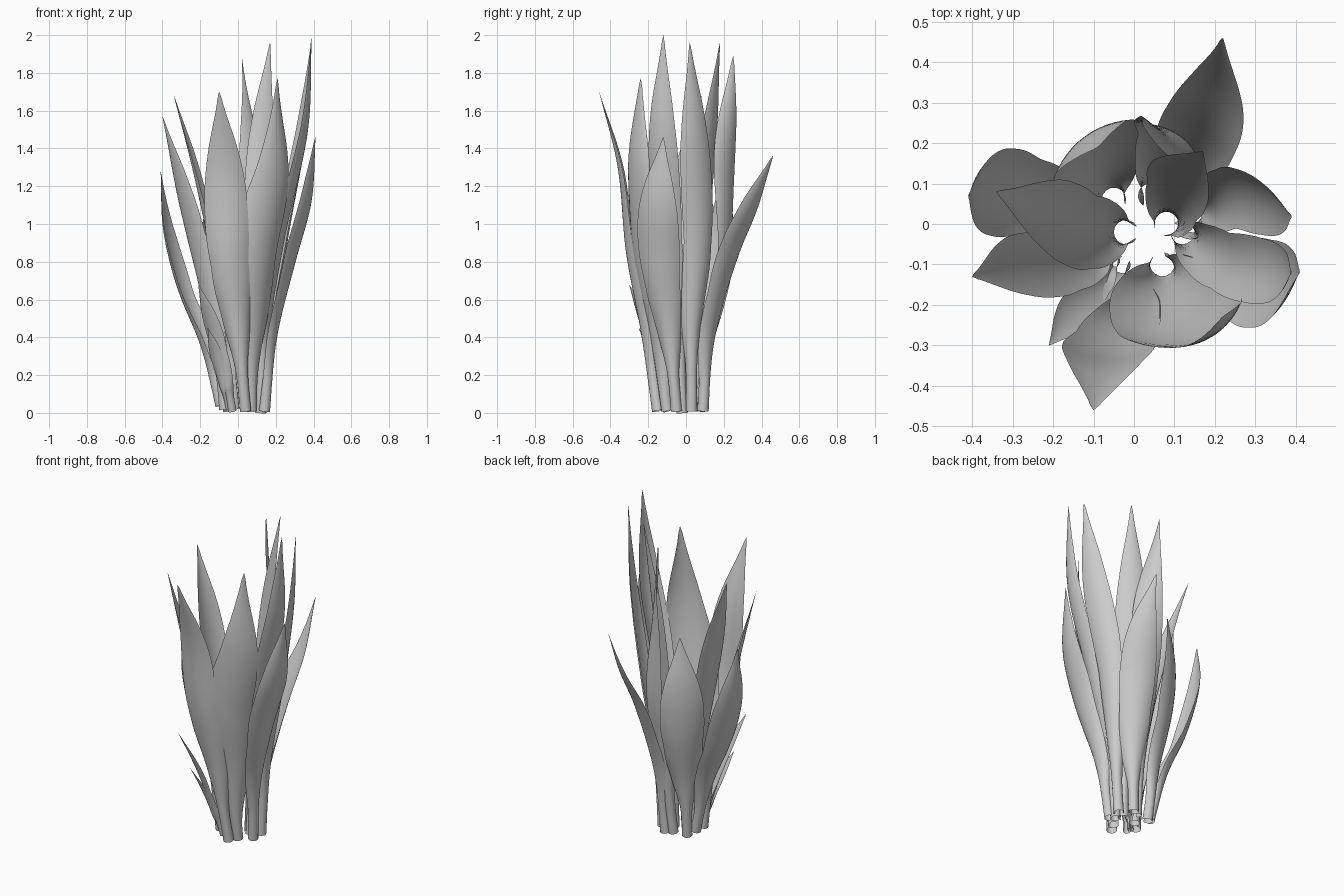
import bpy, bmesh, math
from mathutils import Vector

if "Cube" in bpy.data.objects:
    bpy.data.objects.remove(bpy.data.objects["Cube"])

# width (1 = full blade) and roll angle of the leaf section along its length
WIDTH = [(0, 0), (.12, .05), (.25, .42), (.4, .82), (.56, 1), (.7, .94), (.82, .66), (.92, .27), (1, .01)]
ROLL = [(0, 5.4), (.1, 4.6), (.22, 2.7), (.4, 1.6), (.7, 1.15), (1, .9)]
STEM = .16          # unrolled width of the tubular stem
ROWS, COLS = 44, 12


def spline(pts, u):
    """Catmull-Rom through a list of vectors, u in 0..1."""
    n = len(pts) - 1
    i = min(int(u * n), n - 1)
    f = u * n - i
    b, c = pts[i], pts[i + 1]
    a = pts[i - 1] if i > 0 else b * 2 - c
    d = pts[i + 2] if i + 2 <= n else c * 2 - b
    return .5 * (2 * b + (c - a) * f + (2 * a - 5 * b + 4 * c - d) * f ** 2
                 + (3 * b - a - 3 * c + d) * f ** 3)


def ramp(table, t):
    for (t0, v0), (t1, v1) in zip(table, table[1:]):
        if t <= t1:
            f = (t - t0) / (t1 - t0)
            return v0 + (v1 - v0) * f
    return table[-1][1]


def soft(table, t):
    return sum(ramp(table, min(1, max(0, t + d))) for d in (-.04, -.02, 0, .02, .04)) / 5


def leaf(name, width, az0, az1, *path, taper=1):
    """Stem rolled into a tube that opens into a pointed, cupped blade.
    az0/az1: outward facing at base and tip; taper < 1 narrows earlier."""
    pts = [Vector(p) for p in path]
    top, low = pts[-1].z, pts[0].z
    bm = bmesh.new()
    rows = []
    for i in range(ROWS + 1):
        u = i / ROWS
        c = spline(pts, u)
        tangent = (spline(pts, min(1, u + .01)) - spline(pts, max(0, u - .01))).normalized()
        t = min(1, max(0, (c.z - low) / (top - low)))
        az = math.radians(az0 + (az1 - az0) * t ** 2)
        out = Vector((math.cos(az), math.sin(az), 0))
        out = (out - tangent * out.dot(tangent)).normalized()
        side = tangent.cross(out)
        roll = soft(ROLL, t)
        stem = STEM * max(0, 1 - t / .45) * min(1, width / .15)
        length = stem + (width * 1.07) * (soft(WIDTH, t ** taper) if u < 1 else .005)
        r = length / roll
        c = c + out * min(r, .03) * (1 - t) ** 2
        row = []
        for j in range(COLS + 1):
            th = (j / COLS - .5) * roll
            row.append(bm.verts.new(c + side * r * math.sin(th) - out * r * (1 - math.cos(th))))
        rows.append(row)
    for a, b in zip(rows, rows[1:]):
        for j in range(COLS):
            bm.faces.new((a[j], a[j + 1], b[j + 1], b[j]))
    me = bpy.data.meshes.new(name)
    bm.to_mesh(me)
    bm.free()
    for p in me.polygons:
        p.use_smooth = True
    ob = bpy.data.objects.new(name, me)
    bpy.context.collection.objects.link(ob)


# front leaves
leaf("front_leaf", .235, -90, -95, (.04, -.15, .01), (.0, -.22, .42), (-.05, -.31, .85),
     (-.075, -.36, 1.3), (-.10, -.46, 1.70))
leaf("front_wide_leaf", .28, -72, -40, (.07, -.10, .01), (.07, -.17, .42), (.10, -.255, .85),
     (.20, -.27, 1.3), (.21, -.24, 1.77), taper=.75)
leaf("front_small_leaf", .11, -125, -125, (-.03, -.10, .01), (-.07, -.15, .2), (-.13, -.21, .42),
     (-.21, -.30, .68))
leaf("front_tiny_leaf", .08, -120, -120, (-.05, -.09, .02), (-.08, -.14, .17), (-.12, -.19, .31),
     (-.16, -.25, .45))

# right leaves
leaf("right_short_leaf", .23, -10, -20, (.14, -.05, .01), (.19, -.09, .4), (.295, -.145, .8),
     (.38, -.155, 1.12), (.41, -.12, 1.46), taper=1.1)
leaf("right_tall_leaf", .17, -20, -10, (.12, -.02, 0), (.15, -.05, .45), (.24, -.10, .95),
     (.365, -.13, 1.5), (.39, -.12, 2.0))
leaf("right_back_tall_leaf", .18, 18, 25, (.14, .03, .01), (.18, .035, .45), (.255, .07, .95),
     (.35, .05, 1.48), (.39, .02, 1.96))

# back leaves
leaf("back_spread_leaf", .21, 60, 50, (.08, .09, .01), (.11, .13, .4), (.17, .235, .8),
     (.22, .345, 1.08), (.22, .46, 1.36))
leaf("back_tall_leaf", .18, 85, 10, (.04, .07, .01), (.06, .13, .42), (.09, .22, .9),
     (.075, .22, 1.4), (.02, .25, 1.89))
leaf("back_short_leaf", .26, 128, 125, (-.05, .06, .01), (-.075, .11, .35), (-.11, .19, .7),
     (-.12, .215, 1.0), (-.09, .19, 1.31))
leaf("centre_leaf", .18, 50, 60, (.08, .0, .01), (.09, .02, .45), (.11, .08, .95),
     (.135, .14, 1.5), (.17, .18, 1.96))

# left leaves
leaf("left_tall_leaf", .21, 178, 165, (-.02, -.02, .02), (-.06, -.02, .42), (-.14, -.015, .85),
     (-.24, .03, 1.3), (-.34, .08, 1.68))
leaf("left_front_leaf", .19, 215, 205, (-.07, -.07, .02), (-.12, -.09, .4), (-.21, -.11, .8),
     (-.31, -.12, 1.2), (-.40, -.13, 1.57))
leaf("left_short_leaf", .23, 160, 170, (-.09, .03, .04), (-.18, .05, .36), (-.31, .08, .67),
     (-.39, .09, .98), (-.41, .07, 1.28))
